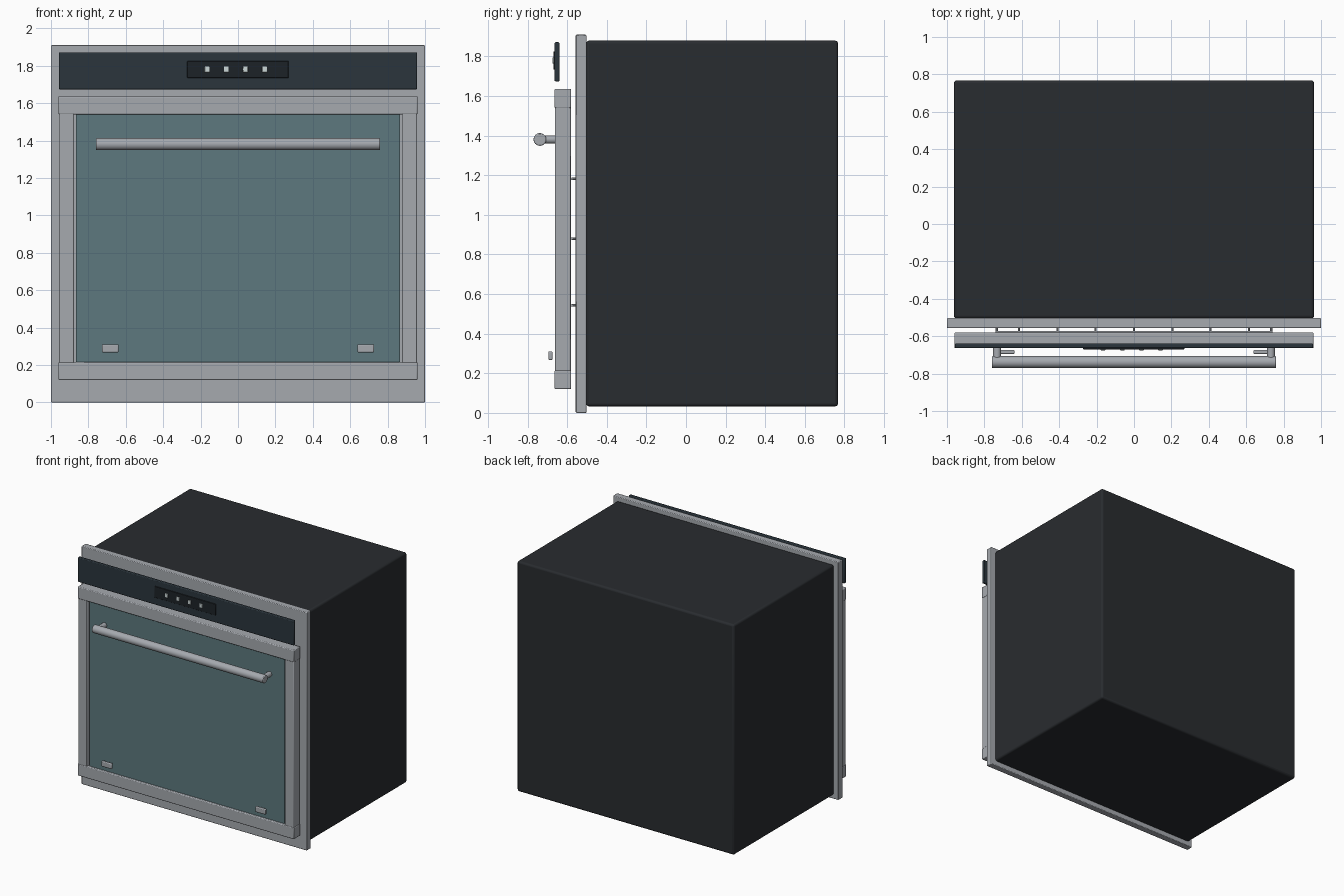
import bpy, math

if "Cube" in bpy.data.objects:
    bpy.data.objects.remove(bpy.data.objects["Cube"])


def material(name, color):
    m = bpy.data.materials.new(name)
    m.diffuse_color = (*color, 1)
    m.use_nodes = True
    m.node_tree.nodes["Principled BSDF"].inputs["Base Color"].default_value = m.diffuse_color
    return m


STEEL = material("steel", (0.38, 0.40, 0.43))
DARK = material("dark_casing", (0.022, 0.025, 0.029))
GLASS = material("tinted_glass", (0.11, 0.19, 0.21))
PANEL = material("panel_black", (0.024, 0.036, 0.046))
SCREEN = material("screen_black", (0.012, 0.016, 0.02))
LIGHT = material("button_light", (0.6, 0.68, 0.68))


def finish(obj, name, mat, bevel=0.0, segments=2):
    obj.name = name
    obj.data.materials.append(mat)
    if bevel:
        b = obj.modifiers.new("bevel", 'BEVEL')
        b.width, b.segments = bevel, segments
    bpy.ops.object.shade_smooth_by_angle(angle=math.radians(35))
    return obj


def box(name, x, y, z, mat, bevel=0.0, segments=2):
    """Box from (min, max) pairs."""
    bpy.ops.mesh.primitive_cube_add(size=1, location=[sum(p) / 2 for p in (x, y, z)])
    o = bpy.context.object
    o.scale = [p[1] - p[0] for p in (x, y, z)]
    bpy.ops.object.transform_apply(location=False, rotation=False, scale=True)
    return finish(o, name, mat, bevel, segments)


def rod(name, center, length, radius, axis, mat, sides=32, bevel=0.0):
    rot = {'x': (0, math.pi / 2, 0), 'y': (math.pi / 2, 0, 0)}[axis]
    bpy.ops.mesh.primitive_cylinder_add(vertices=sides, radius=radius, depth=length,
                                        location=center, rotation=rot)
    return finish(bpy.context.object, name, mat, bevel)


# Casing and front trim plate
box("oven_casing", (-0.963, 0.963), (-0.505, 0.768), (0.033, 1.88), DARK, 0.015, 3)
box("front_trim", (-1, 1), (-0.557, -0.503), (0, 1.91), STEEL, 0.005)

# Door frame: two rails and two stiles around the glass
DOOR_Y = (-0.664, -0.58)
box("door_top_rail", (-0.96, 0.96), DOOR_Y, (1.54, 1.637), STEEL, 0.006)
box("door_bottom_rail", (-0.96, 0.96), DOOR_Y, (0.12, 0.215), STEEL, 0.006)
for side, s in (("left", -1), ("right", 1)):
    xs = sorted((s * 0.877, s * 0.957))
    box(f"door_{side}_stile", xs, (-0.662, -0.582), (0.2, 1.555), STEEL, 0.006)
box("door_glass", (-0.867, 0.867), (-0.646, -0.6), (0.21, 1.545), GLASS, 0.003)

# Handle bar, its posts, and the small tabs low on the glass
rod("handle_bar", (0, -0.738, 1.381), 1.52, 0.032, 'x', STEEL, 32, 0.005)
for side, s in (("left", -1), ("right", 1)):
    rod(f"handle_{side}_post", (s * 0.732, -0.682, 1.381), 0.1, 0.021, 'y', STEEL, 24)
    xs = sorted((s * 0.638, s * 0.728))
    box(f"door_{side}_tab", xs, (-0.695, -0.674), (0.267, 0.311), STEEL, 0.006)

# Control panel with display and four buttons
box("control_panel", (-0.958, 0.958), (-0.664, -0.639), (1.674, 1.872), PANEL, 0.006)
box("display", (-0.272, 0.27), (-0.67, -0.66), (1.735, 1.825), SCREEN, 0.003)
for i in range(4):
    x = -0.165 + 0.1025 * i
    box(f"button_{i + 1}", (x - 0.013, x + 0.013), (-0.675, -0.667), (1.765, 1.796), LIGHT, 0.002)

# Shelf racks showing behind the glass: a front bar and short wires
for n, z in enumerate((0.543, 0.88, 1.182), 1):
    rod(f"rack_{n}_bar", (0, -0.577, z), 1.48, 0.006, 'x', STEEL, 12)
    for k in range(-3, 4):
        rod(f"rack_{n}_wire_{k + 4}", (k * 0.205, -0.562, z), 0.03, 0.005, 'y', STEEL, 8)
    for s in (-1, 1):
        rod(f"rack_{n}_end", (s * 0.734, -0.562, z), 0.03, 0.006, 'y', STEEL, 8)
